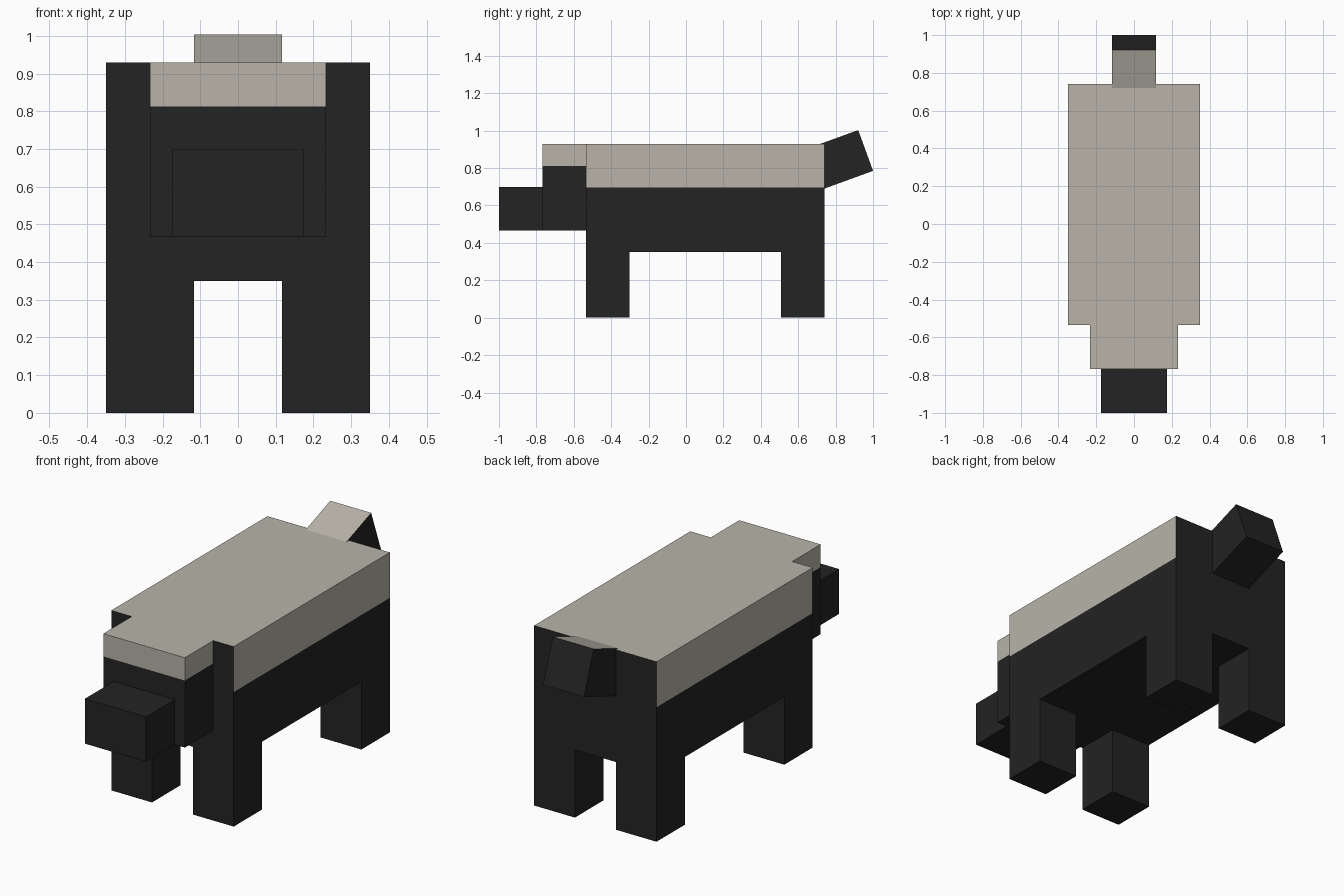
import bpy, bmesh
from math import radians
from mathutils import Matrix, Vector

cube = bpy.data.objects.get("Cube")
if cube:
    bpy.data.objects.remove(cube, do_unlink=True)


def material(name, rgb):
    m = bpy.data.materials.new(name)
    m.use_nodes = True
    m.diffuse_color = (*rgb, 1)
    m.node_tree.nodes["Principled BSDF"].inputs["Base Color"].default_value = (*rgb, 1)
    return m


BLACK = material("black fur", (0.017, 0.017, 0.017))
PALE = material("pale grey fur", (0.48, 0.455, 0.4))


def box(name, lo, hi, band=None, is_pale=None):
    """Box between two corners; faces passing is_pale become pale, split at height band."""
    lo, hi = Vector(lo), Vector(hi)
    bm = bmesh.new()
    bmesh.ops.create_cube(bm, size=1, matrix=Matrix.Translation((lo + hi) / 2)
                          @ Matrix.Diagonal((*(hi - lo), 1)))
    if band is not None:
        bmesh.ops.bisect_plane(bm, geom=bm.verts[:] + bm.edges[:] + bm.faces[:],
                               plane_co=(0, 0, band), plane_no=(0, 0, 1))
    bm.normal_update()
    if is_pale:
        for f in bm.faces:
            f.material_index = int(is_pale(f.calc_center_median(), f.normal))
    mesh = bpy.data.meshes.new(name)
    bm.to_mesh(mesh)
    bm.free()
    mesh.materials.append(BLACK)
    mesh.materials.append(PALE)
    ob = bpy.data.objects.new(name, mesh)
    bpy.context.scene.collection.objects.link(ob)
    return ob


# Body: pale back and upper flanks, black chest and rump
BACK, FLANK = 0.93, 0.695
box("body", (-0.35, -0.535, 0.35), (0.35, 0.74, BACK), FLANK,
    lambda c, n: c.z > FLANK and abs(n.y) < 0.5)

# Head with pale crown, and black snout
CROWN = 0.812
box("head", (-0.233, -0.767, 0.466), (0.233, -0.535, BACK), CROWN,
    lambda c, n: c.z > CROWN)
box("snout", (-0.175, -1.0, 0.466), (0.175, -0.767, 0.698))

# Four legs
for end, y in (("front", -0.535), ("back", 0.508)):
    for side, x in (("right", -0.35), ("left", 0.117)):
        box(f"{end}_{side}_leg", (x, y, 0), (x + 0.233, y + 0.232, 0.35))

# Tilted tail, pale on top; its origin is the lower tip edge
tail = box("tail", (-0.117, -0.3, 0), (0.117, 0, 0.232), None, lambda c, n: n.z > 0.5)
tail.location = (0, 1.0, 0.785)
tail.rotation_euler.x = radians(20)
